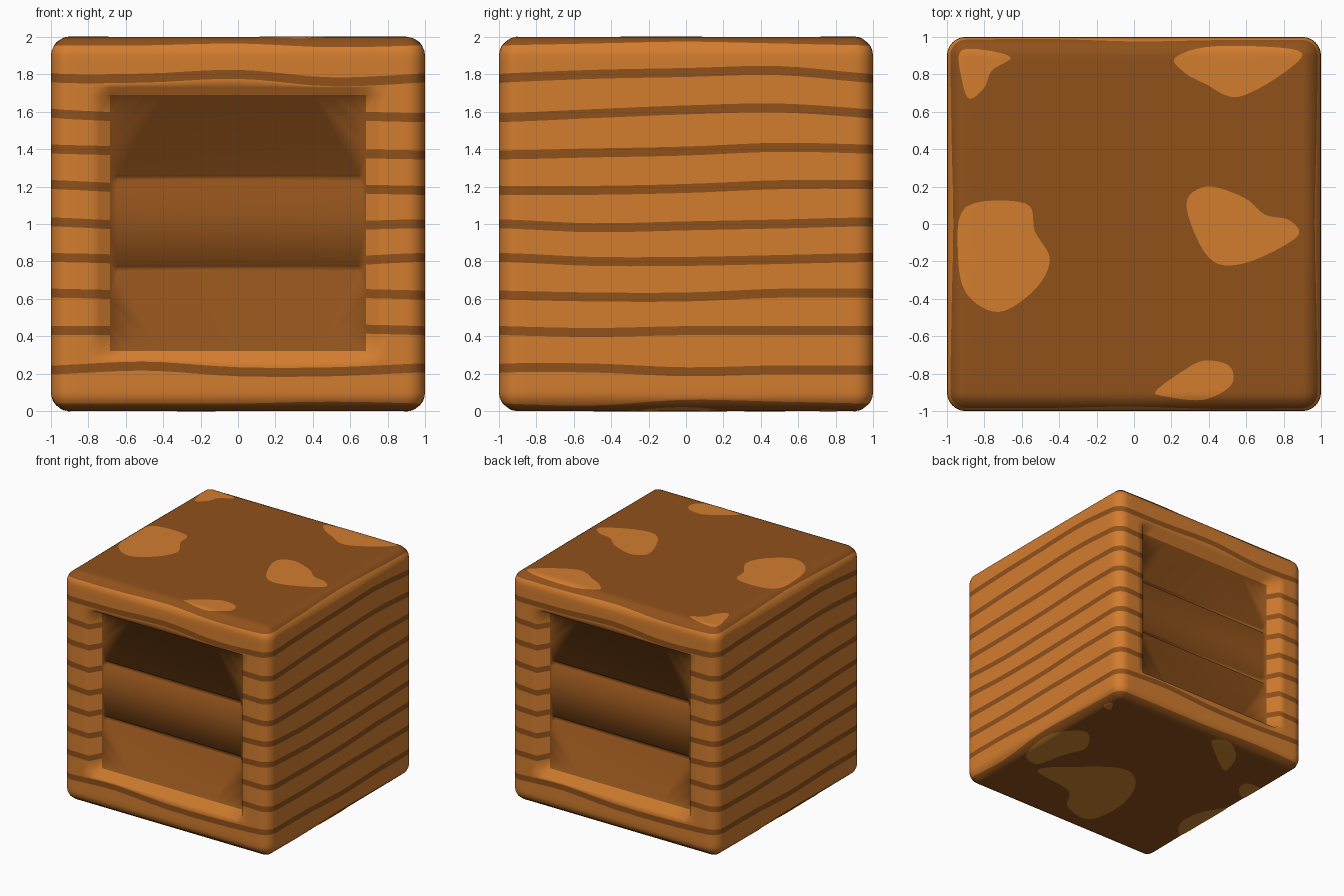
import bpy
import bmesh
from math import sin, cos, pi, sqrt, radians
from mathutils import Matrix, Vector

cube = bpy.data.objects.get("Cube")
if cube:
    bpy.data.objects.remove(cube, do_unlink=True)

RADIUS = 0.1            # edge rounding
CORE = 1 - RADIUS
OPENING = 0.684         # half size of the panel
MIDDLE = 1.005          # height of the panel's centre
DEPTH = 0.1             # how far the panel sits back
HALF_STRIPE = 0.024


def make_material(name, rgb):
    mat = bpy.data.materials.new(name)
    mat.use_nodes = True
    mat.diffuse_color = (*rgb, 1)
    mat.node_tree.nodes["Principled BSDF"].inputs["Base Color"].default_value = (*rgb, 1)
    return mat


LIGHT = make_material("light wood", (0.65, 0.205, 0.028))
DARK = make_material("dark wood", (0.28, 0.083, 0.011))
OLIVE = make_material("olive wood", (0.62, 0.25, 0.03))


def make_object(name, bm, materials):
    mesh = bpy.data.meshes.new(name)
    bm.to_mesh(mesh)
    bm.free()
    for mat in materials:
        mesh.materials.append(mat)
    obj = bpy.data.objects.new(name, mesh)
    bpy.context.collection.objects.link(obj)
    bpy.ops.object.select_all(action="DESELECT")
    obj.select_set(True)
    bpy.context.view_layer.objects.active = obj
    bpy.ops.object.shade_smooth_by_angle(angle=radians(80))


def spline(values, s):
    """Smooth closed curve through evenly spaced values."""
    i, t = int(s // 1), s % 1
    n = len(values)
    a, b, c, d = (values[(i + k) % n] for k in (-1, 0, 1, 2))
    return b + t * ((c - a) + t * ((2 * a - 5 * b + 4 * c - d) + t * (3 * (b - c) + d - a))) / 2


# Grain lines: mean height, then waviness in hundredths along front and side
GRAIN = [
    (0.04, (0, 0, 0, 1, 0, -1, 2, 1)),
    (0.22, (0, 2, -1, -1, 1, 1, -1, 0)),
    (0.43, (0, 0, 0, 1, 0, -1, 0, 0)),
    (0.62, (1, 0, 0, 1, 0, -1, -1, 1)),
    (0.81, (1, 0, 0, -1, 1, -1, -1, 0)),
    (1.0, (1, -1, 0, -1, 0, -2, -1, 0)),
    (1.2, (1, -1, 0, -1, -2, -2, -1, 1)),
    (1.39, (1, 0, 0, -1, -2, -1, 0, 2)),
    (1.58, (1, -1, 0, 0, -1, 1, 3, 4)),
    (1.78, (0, 0, 2, -2, 0, 2, 3, 4)),
    (1.955, (0, 0, 1, -1, 0, 1, 2, 1)),
]
FLAT = (0,) * 8

# Rows of the shell from bottom to top: height, wave, dark above this row
rows = [(z, FLAT, True) for z in (0, 0.002, 0.01)]
rows.append((*GRAIN[0], False))
rows += [(z, FLAT, False) for z in (0.075, RADIUS, 0.14)]
for base, wave in GRAIN[1:-1]:
    rows += [(base - HALF_STRIPE, wave, True), (base + HALF_STRIPE, wave, False)]
rows += [(MIDDLE + k * m, FLAT, False) for k in (-1, 1) for m in (OPENING, 0.725)]
rows += [(z, FLAT, False) for z in (1.86, 2 - RADIUS, 1.925)]
rows.append((*GRAIN[-1], True))
rows += [(z, FLAT, True) for z in (1.99, 1.998, 2)]
rows.sort(key=lambda row: row[0])

# Columns across one side, without the last edge, which the next side starts
half = [1, 0.975, 0.95, 0.925, CORE, 0.85, 0.8, 0.74, OPENING]
columns = [-u for u in half] + [k / 10 for k in range(-6, 7)] + half[:0:-1]


def shell_point(side, u, row):
    base, wave, _ = row
    z = base + spline(wave, (side % 2) * 4 + (u + 1) * 2) / 100
    over = max(0, abs(z - 1) - CORE)
    r = sqrt(max(0, RADIUS ** 2 - over ** 2))
    flat_u = max(-CORE, min(CORE, u))
    turn = (u - flat_u) / RADIUS * pi / 4
    x, y = flat_u + r * sin(turn), -CORE - r * cos(turn)
    if side % 2 == 0 and max(abs(x), abs(z - MIDDLE)) < OPENING + 0.001:
        y += DEPTH          # rim of the recessed panel
    return Matrix.Rotation(side * pi / 2, 3, "Z") @ Vector((x, y, z))


# Crate shell, open where the panels go
bm = bmesh.new()
around = [(side, u) for side in range(4) for u in columns]
grid = [[bm.verts.new(shell_point(side, u, row)) for side, u in around] for row in rows]
for j in range(len(rows) - 1):
    inside_z = abs((rows[j][0] + rows[j + 1][0]) / 2 - MIDDLE) < OPENING
    for i, (side, u) in enumerate(around):
        if side % 2 == 0 and inside_z and -OPENING <= u < OPENING:
            continue
        k = (i + 1) % len(around)
        face = bm.faces.new((grid[j][i], grid[j][k], grid[j + 1][k], grid[j + 1][i]))
        face.material_index = int(rows[j][2])
for cap in (grid[-1], grid[0][::-1]):
    bm.faces.new(cap).material_index = 1
bmesh.ops.remove_doubles(bm, verts=bm.verts[:], dist=0.0001)
flat_caps = [f for f in bm.faces if f.calc_area() > 2]
bmesh.ops.inset_individual(bm, faces=flat_caps, thickness=0.03)
for v in [v for v in bm.verts if not v.link_faces]:
    bm.verts.remove(v)


# Grooves with rounded ends, sunk into the panels
def groove_loop(front, height, inset, sunk):
    loop = []
    r = 0.018 - inset
    for q, (sx, sz) in enumerate(((1, 1), (-1, 1), (-1, -1), (1, -1))):
        for step in range(4):
            a = (q + step / 3) * pi / 2
            x = sx * 0.643 + r * cos(a)
            z = height + sz * 0.006 + r * sin(a)
            loop.append(bm.verts.new((x, front * (1 - DEPTH - sunk), z)))
    return loop


for front in (-1, 1):
    for height in (0.761, 1.244):
        rim = groove_loop(front, height, 0, 0)
        bed = groove_loop(front, height, 0.009, 0.018)
        new_faces = [bm.faces.new(bed)]
        for i in range(len(rim)):
            k = (i + 1) % len(rim)
            new_faces.append(bm.faces.new((rim[i], rim[k], bed[k], bed[i])))
        for face in new_faces:
            face.material_index = 1

    # Panel surface between the opening and the grooves
    edges = [e for e in bm.edges if e.is_boundary and e.verts[0].co.y * front > 0]
    fill = bmesh.ops.triangle_fill(bm, use_beauty=True, edges=edges, normal=(0, front, 0))
    for face in fill["geom"]:
        if isinstance(face, bmesh.types.BMFace):
            face.material_index = 1
bmesh.ops.recalc_face_normals(bm, faces=bm.faces[:])
make_object("crate", bm, (LIGHT, DARK))

# Outlines of the light patches, in hundredths
TOP_PATCHES = [
    [(-93, 92), (-80, 93), (-66, 89), (-76, 82), (-80, 73), (-88, 67), (-92, 77)],
    [(22, 89), (43, 95), (87, 93), (83, 83), (56, 68), (38, 75), (27, 81)],
    [(-90, 9), (-58, 11), (-53, -4), (-45, -19), (-53, -35), (-72, -47), (-89, -38), (-94, -18)],
    [(28, 10), (39, 20), (59, 14), (70, 5), (83, 2), (87, -7), (59, -21), (40, -18)],
    [(12, -89), (27, -78), (38, -73), (51, -76), (52, -86), (37, -94), (16, -92)],
]
BOTTOM_PATCHES = [
    [(93, -28), (95, 13), (78, 31), (61, 11), (68, -11), (75, -36)],
    [(68, -44), (46, -18), (14, 4), (-10, -10), (-23, -46), (-17, -79), (10, -74), (27, -53)],
    [(-11, 88), (-27, 93), (-45, 78), (-52, 56), (-33, 68)],
    [(-81, 39), (-79, 51), (-94, 51), (-94, 31)],
    [(-93, -51), (-79, -33), (-82, -9), (-94, 8), (-95, -28)],
    [(86, 72), (94, 73), (92, 82)],
]


# Thin patches that follow the rounded top and bottom
def make_patch(name, outline, top, material):
    bm = bmesh.new()
    n = len(outline) * 6
    rim = [Vector([spline([p[a] / 100 for p in outline], i / 6) for a in (0, 1)]) for i in range(n)]
    centre = sum(rim, Vector((0, 0))) / n

    def vert(p):
        over = Vector([max(0, abs(c) - CORE) for c in p]).length
        height = CORE + sqrt(max(0, RADIUS ** 2 - over ** 2)) + 0.0015
        return bm.verts.new((p.x, p.y, 1 + height if top else 1 - height))

    rings = [[vert(centre.lerp(p, t)) for p in rim] for t in (0.3, 0.6, 0.75, 0.9, 1)]
    bm.faces.new(rings[0])
    for inner, outer in zip(rings, rings[1:]):
        for i in range(n):
            k = (i + 1) % n
            bm.faces.new((inner[i], inner[k], outer[k], outer[i]))
    bmesh.ops.recalc_face_normals(bm, faces=bm.faces[:])
    if (sum(f.normal.z for f in bm.faces) > 0) != top:
        bmesh.ops.reverse_faces(bm, faces=bm.faces[:])
    make_object(name, bm, (material,))


for i, outline in enumerate(TOP_PATCHES):
    make_patch(f"top_patch_{i + 1}", outline, True, LIGHT)
for i, outline in enumerate(BOTTOM_PATCHES):
    make_patch(f"bottom_patch_{i + 1}", outline, False, OLIVE)
